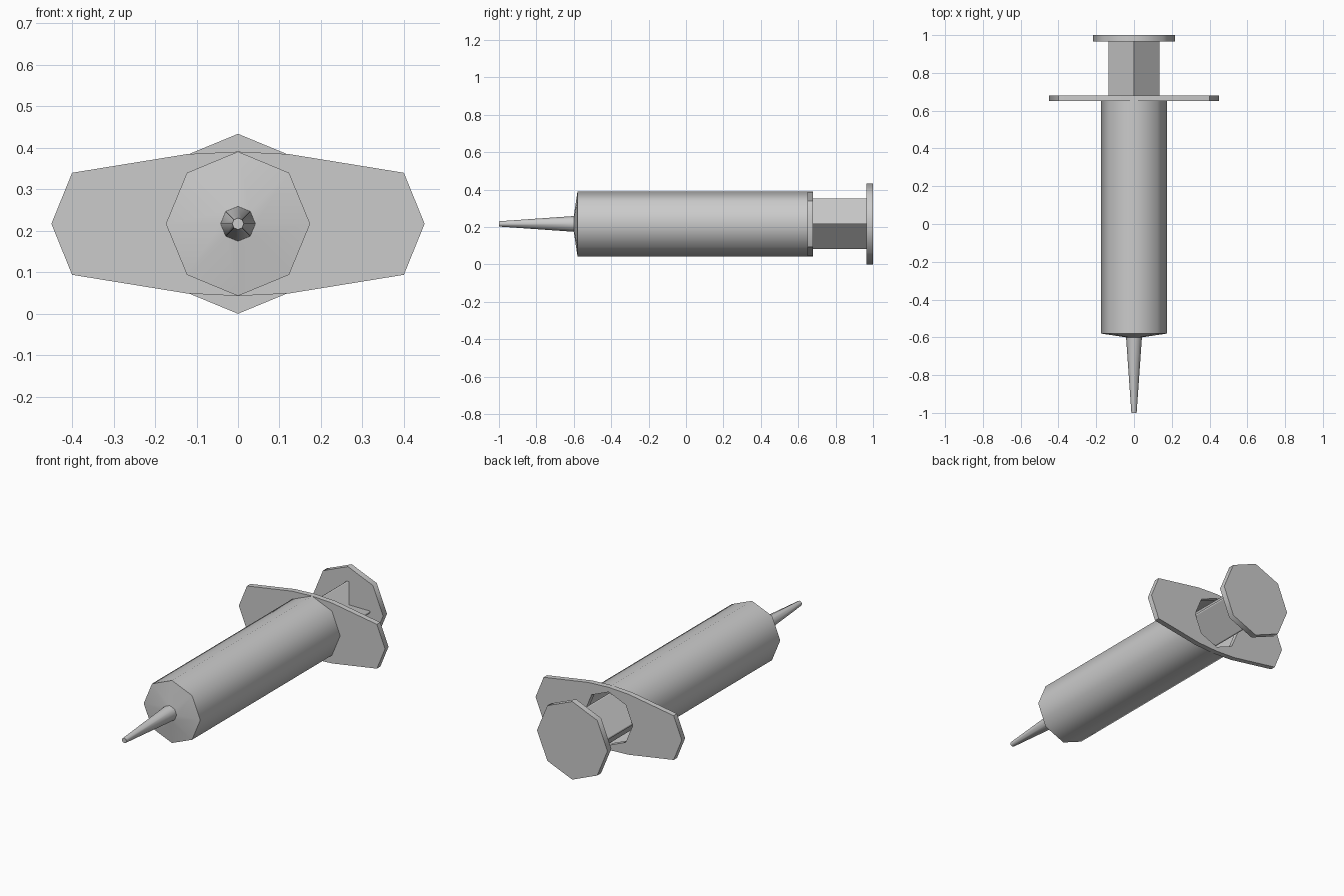
import bpy
from math import sin, cos, pi, radians

if "Cube" in bpy.data.objects:
    bpy.data.objects.remove(bpy.data.objects["Cube"])

AXIS_Z = 0.217
SIDES = 8

grey = bpy.data.materials.new("light_grey")
grey.use_nodes = True
colour = (0.6, 0.6, 0.6, 1)
grey.diffuse_color = colour
grey.node_tree.nodes["Principled BSDF"].inputs["Base Color"].default_value = colour


def circle(r):
    """Octagonal ring with a corner on each axis."""
    return [(r * cos(2 * pi * i / SIDES), r * sin(2 * pi * i / SIDES)) for i in range(SIDES)]


def mirrored(quarter):
    """Complete a closed outline from its +x +z quarter."""
    half = quarter + [(-x, z) for x, z in reversed(quarter[:-1])]
    return half + [(-x, -z) for x, z in half[1:-1]]


def loft(name, rings, front=False, back=False, closed=False, angle=50):
    """Skin (y, outline) rings from front to back."""
    n = len(rings[0][1])
    verts = [(x, y, AXIS_Z + z) for y, pts in rings for x, z in pts]
    faces = []
    for k in range(len(rings) if closed else len(rings) - 1):
        a, b = k * n, (k + 1) % len(rings) * n
        for i in range(n):
            j = (i + 1) % n
            faces.append((a + i, b + i, b + j, a + j))
    if front:
        faces.append(tuple(range(n)))
    if back:
        faces.append(tuple(reversed(range(len(verts) - n, len(verts)))))
    mesh = bpy.data.meshes.new(name)
    mesh.from_pydata(verts, [], faces)
    mesh.materials.append(grey)
    for p in mesh.polygons:
        p.use_smooth = True
    mesh.set_sharp_from_angle(angle=radians(angle))
    obj = bpy.data.objects.new(name, mesh)
    bpy.context.collection.objects.link(obj)
    return obj


# Barrel with shallow conical front, open at the back
loft("barrel", [(-0.6, circle(0.042)), (-0.58, circle(0.174)), (0.65, circle(0.174))])

# Tapered nozzle
loft("nozzle", [(-1.0, circle(0.014)), (-0.6, circle(0.042))], front=True)

# Finger flange with a hole for the plunger
outer = mirrored([(0.45, 0), (0.4, 0.123), (0.123, 0.168), (0, 0.174)])
r = 0.148
hole = mirrored([(r, 0), (0.854 * r, 0.354 * r), (0.707 * r, 0.707 * r), (0, r)])
loft("finger_flange", [(0.65, hole), (0.65, outer), (0.68, outer), (0.68, hole)], closed=True)

# Plunger rod with a cross-shaped section
w, t = 0.135, 0.006
cross = []
arm = [(w, t), (t, t), (t, w)]
for _ in range(4):
    cross += arm
    arm = [(-z, x) for x, z in arm]
loft("plunger_rod", [(-0.1, cross), (0.97, cross)], angle=120)

# Seal inside the barrel and thumb rest at the back
loft("plunger_seal", [(-0.15, circle(0.15)), (-0.1, circle(0.15))], front=True, back=True)
loft("thumb_rest", [(0.966, circle(0.217)), (1.0, circle(0.217))], front=True, back=True)
